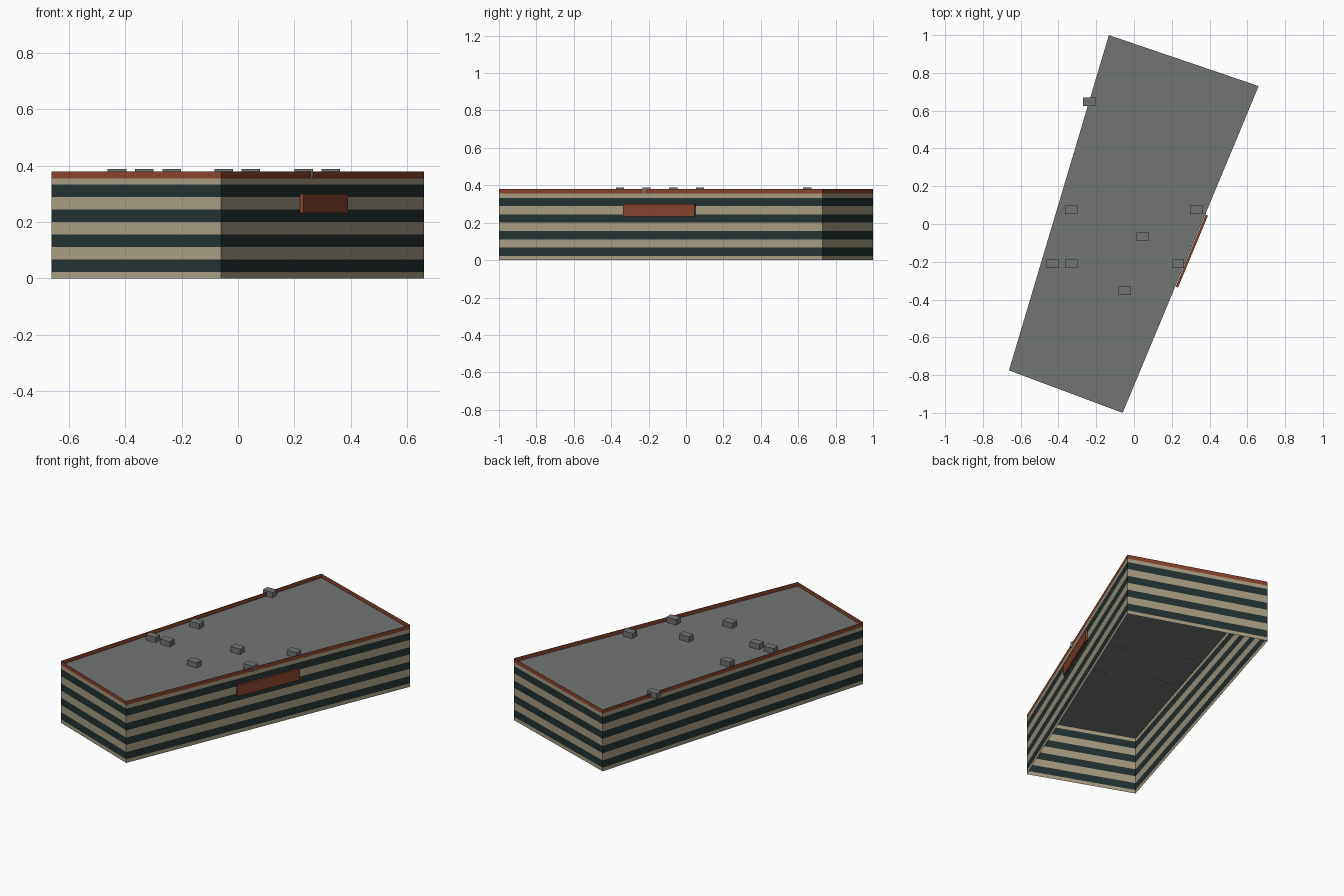
import bpy
from mathutils import Vector, Matrix

cube = bpy.data.objects.get("Cube")
if cube:
    bpy.data.objects.remove(cube, do_unlink=True)


def material(name, rgb):
    mat = bpy.data.materials.new(name)
    mat.use_nodes = True
    mat.diffuse_color = (*rgb, 1)
    mat.node_tree.nodes["Principled BSDF"].inputs["Base Color"].default_value = (*rgb, 1)
    return mat


TAN = material("tan_stone", (0.392, 0.337, 0.231))
GLASS = material("dark_glass", (0.017, 0.032, 0.032))
RED = material("rust_red", (0.238, 0.058, 0.028))
GREY = material("roof_grey", (0.168, 0.178, 0.178))


def add_mesh(name, verts, faces, mats):
    mesh = bpy.data.meshes.new(name)
    mesh.from_pydata(verts, [], faces)
    for mat in mats:
        mesh.materials.append(mat)
    obj = bpy.data.objects.new(name, mesh)
    bpy.context.collection.objects.link(obj)
    return obj


def add_box(name, centre, size, mat, angle=0):
    bpy.ops.mesh.primitive_cube_add(size=1)
    obj = bpy.context.object
    obj.name = name
    obj.data.transform(Matrix.Translation(centre) @ Matrix.Rotation(angle, 4, "Z")
                       @ Matrix.Diagonal((*size, 1)))
    obj.data.materials.append(mat)
    return obj


# Footprint, counter-clockwise from the front corner
FOOT = [(-0.06, -1.0), (0.66, 0.73), (-0.133, 1.0), (-0.662, -0.775)]
ROOF_Z, TOP_Z = 0.355, 0.38
STOREY = ROOF_Z / 4

# Striped outer walls: stone and window bands, then the parapet
levels = [0]
for i in range(4):
    levels += [STOREY * (i + 0.25), STOREY * (i + 0.75)]
levels += [ROOF_Z, TOP_Z]
verts = [(x, y, z) for z in levels for x, y in FOOT]
faces = [(4 * r + c, 4 * r + (c + 1) % 4, 4 * r + 4 + (c + 1) % 4, 4 * r + 4 + c)
         for r in range(len(levels) - 1) for c in range(4)]
walls = add_mesh("striped_walls", verts, faces, [TAN, GLASS, RED])
for face in walls.data.polygons:
    row = face.index // 4
    face.material_index = 2 if row == len(levels) - 2 else row % 2

# Flat roof set below the parapet rim
add_mesh("roof", [(x, y, ROOF_Z) for x, y in FOOT], [(0, 1, 2, 3)], [GREY])

# Rooftop vent units
VENTS = [(-0.236, 0.648), (-0.333, 0.075), (0.329, 0.075), (0.045, -0.068),
         (-0.43, -0.211), (-0.333, -0.211), (0.233, -0.211), (-0.05, -0.353)]
for i, (x, y) in enumerate(VENTS):
    add_box(f"roof_vent_{i + 1}", (x, y, 0.371), (0.066, 0.044, 0.034), GREY)

# Blank panel hung on the long side wall
start, end = Vector(FOOT[0]), Vector(FOOT[1])
along = (end - start).normalized()
outward = Vector((along.y, -along.x))
mid = start + (end - start) * 0.497 + outward * 0.009
add_box("wall_panel", (mid.x, mid.y, 0.266), (0.413, 0.013, 0.067), RED,
        Vector((1, 0)).angle_signed(along) * -1)
